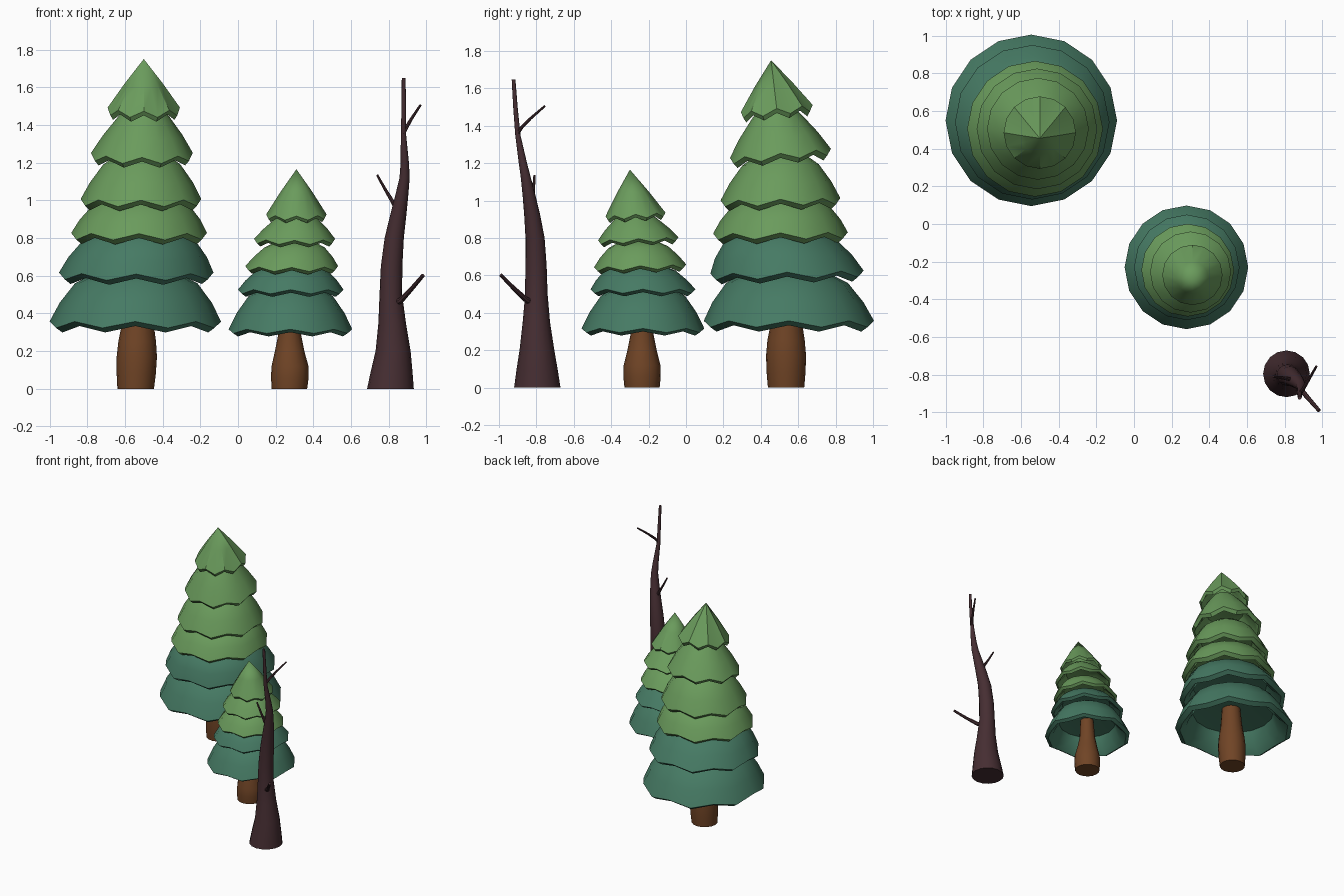
import bpy, bmesh, math
from mathutils import Vector

if "Cube" in bpy.data.objects:
    bpy.data.objects.remove(bpy.data.objects["Cube"])


def material(name, rgb):
    m = bpy.data.materials.new(name)
    m.diffuse_color = (*rgb, 1)
    m.use_nodes = True
    m.node_tree.nodes["Principled BSDF"].inputs["Base Color"].default_value = m.diffuse_color
    return m


DARK = material("dark_green_needles", (0.061, 0.195, 0.127))
LIGHT = material("light_green_needles", (0.144, 0.328, 0.107))
BROWN = material("brown_bark", (0.162, 0.058, 0.019))
DEAD = material("dead_wood", (0.061, 0.027, 0.032))


def loft(name, rings, mat, angle=40):
    """Skin a list of rings; a ring of one point closes as a fan."""
    bm = bmesh.new()
    loops = [[bm.verts.new(p) for p in ring] for ring in rings]
    for a, b in zip(loops, loops[1:]):
        n = max(len(a), len(b))
        for i in range(n):
            j = (i + 1) % n
            if len(a) == 1:
                bm.faces.new((a[0], b[j], b[i]))
            elif len(b) == 1:
                bm.faces.new((a[i], a[j], b[0]))
            else:
                bm.faces.new((a[i], a[j], b[j], b[i]))
    for end in (loops[0], loops[-1]):
        if len(end) > 2:
            bm.faces.new(end)
    bmesh.ops.recalc_face_normals(bm, faces=bm.faces[:])
    me = bpy.data.meshes.new(name)
    bm.to_mesh(me)
    bm.free()
    me.materials.append(mat)
    ob = bpy.data.objects.new(name, me)
    bpy.context.collection.objects.link(ob)
    bpy.ops.object.select_all(action='DESELECT')
    ob.select_set(True)
    bpy.context.view_layer.objects.active = ob
    bpy.ops.object.shade_smooth_by_angle(angle=math.radians(angle))
    return ob


def tube(name, path, mat, sides=16, follow=False):
    """Round tube through (x, y, z, radius) points."""
    pts = [Vector(p[:3]) for p in path]
    rings = []
    for k, p in enumerate(pts):
        d = pts[min(k + 1, len(pts) - 1)] - pts[max(k - 1, 0)]
        q = (d if follow else Vector((0, 0, 1))).to_track_quat('Z', 'Y')
        r = path[k][3]
        rings.append([p + q @ Vector((r * math.cos(t), r * math.sin(t), 0))
                      for t in (2 * math.pi * i / sides for i in range(sides))])
    return loft(name, rings, mat)


def tier(name, c0, c1, R, zr, rv, zv, tilt, wave, drop, apex, mat, sides=16):
    """Bell-shaped skirt with a wavy thick rim, hollow below."""
    def ring(r, z, w):
        f = max(0, (z - zr) / (zv - zr))
        cx, cy = (a + (b - a) * f for a, b in zip(c0, c1))
        if r == 0:
            return [Vector((cx, cy, z))]
        out = []
        for i in range(sides):
            t = 2 * math.pi * i / sides
            dx, dy = r * math.cos(t), r * math.sin(t)
            out.append(Vector((cx + dx, cy + dy,
                               z + tilt * dy + w * (-1) ** i)))
        return out

    h = zv - zr
    top = 0 if apex else rv
    rings = [ring(0, zr + h * 0.75, 0),
             ring(top * 0.75 + 0.15 * R, zr + h * 0.6, 0),
             ring(R * 0.80, zr + h * 0.1, wave),
             ring(R * 0.92, zr - drop, wave),
             ring(R, zr, wave),
             ring(R * 0.5 + top * 0.5 + R * 0.03, zr + h * 0.5, wave * 0.4)]
    if apex:
        rings.append(ring(0, zv, 0))
    else:
        rings += [ring(rv, zv, 0), ring(rv * 0.6, zv + h * 0.3, 0),
                  ring(0, zv + h * 0.35, 0)]
    loft(name, rings, mat)


# Tiers: centre x, centre y, rim radius, rim z, upper radius, upper z, tilt
LARGE = [(-0.545, 0.55, 0.455, 0.34, 0.325, 0.56, 0.0),
         (-0.54, 0.54, 0.41, 0.60, 0.30, 0.785, 0.02),
         (-0.525, 0.505, 0.36, 0.81, 0.26, 0.97, 0.01),
         (-0.515, 0.505, 0.32, 0.99, 0.205, 1.19, 0.02),
         (-0.51, 0.505, 0.27, 1.235, 0.135, 1.445, 0.09),
         (-0.50, 0.485, 0.192, 1.475, 0, 1.75, 0.10)]
SMALL = [(0.278, -0.23, 0.328, 0.305, 0.225, 0.49, 0.0),
         (0.28, -0.23, 0.28, 0.515, 0.19, 0.625, 0.0),
         (0.285, -0.245, 0.246, 0.64, 0.16, 0.75, 0.03),
         (0.30, -0.255, 0.215, 0.785, 0.115, 0.90, 0.04),
         (0.31, -0.27, 0.16, 0.915, 0, 1.165, 0.06)]

for tree, tiers, tip, wave, drop in (("large", LARGE, (-0.50, 0.455), 0.017, 0.024),
                                     ("small", SMALL, (0.31, -0.30), 0.011, 0.016)):
    for k, (x, y, R, zr, rv, zv, tilt) in enumerate(tiers):
        last = k == len(tiers) - 1
        nxt = tip if last else tiers[k + 1][:2]
        tier(f"{tree}_tree_tier_{k + 1}", (x, y), nxt, R, zr, rv, zv, tilt,
             wave, drop, last, DARK if k < 2 else LIGHT)

# Conifer trunks
tube("large_tree_trunk", [(-0.543, 0.535, 0, 0.097), (-0.54, 0.535, 0.08, 0.104),
                          (-0.537, 0.535, 0.17, 0.107), (-0.535, 0.535, 0.25, 0.10),
                          (-0.532, 0.537, 0.34, 0.085), (-0.53, 0.535, 0.52, 0.07)], BROWN)
tube("small_tree_trunk", [(0.273, -0.235, 0, 0.094), (0.275, -0.235, 0.06, 0.10),
                          (0.276, -0.235, 0.12, 0.098), (0.274, -0.235, 0.20, 0.078),
                          (0.274, -0.235, 0.29, 0.06), (0.278, -0.235, 0.45, 0.05)], BROWN)

# Bare dead tree: bent trunk and three twigs
tube("dead_tree_trunk", [(0.809, -0.795, 0, 0.124), (0.815, -0.796, 0.09, 0.111),
                         (0.823, -0.797, 0.2, 0.093), (0.818, -0.80, 0.35, 0.073),
                         (0.811, -0.80, 0.5, 0.060), (0.815, -0.802, 0.65, 0.057),
                         (0.829, -0.807, 0.8, 0.051), (0.850, -0.822, 0.92, 0.043),
                         (0.868, -0.838, 1.02, 0.035), (0.884, -0.856, 1.12, 0.027),
                         (0.885, -0.872, 1.2, 0.022), (0.878, -0.899, 1.35, 0.014),
                         (0.880, -0.912, 1.5, 0.012), (0.879, -0.922, 1.648, 0.010)], DEAD)
tube("dead_tree_low_branch", [(0.82, -0.81, 0.45, 0.022), (0.865, -0.855, 0.47, 0.016),
                              (0.925, -0.925, 0.535, 0.012), (0.982, -0.99, 0.602, 0.010)],
     DEAD, 8, True)
tube("dead_tree_middle_branch", [(0.855, -0.83, 0.94, 0.018), (0.825, -0.822, 0.985, 0.011),
                                 (0.78, -0.815, 1.06, 0.008), (0.738, -0.81, 1.135, 0.006)],
     DEAD, 8, True)
tube("dead_tree_top_branch", [(0.876, -0.905, 1.35, 0.010), (0.895, -0.88, 1.39, 0.010),
                              (0.925, -0.83, 1.44, 0.008), (0.968, -0.755, 1.505, 0.006)],
     DEAD, 8, True)
